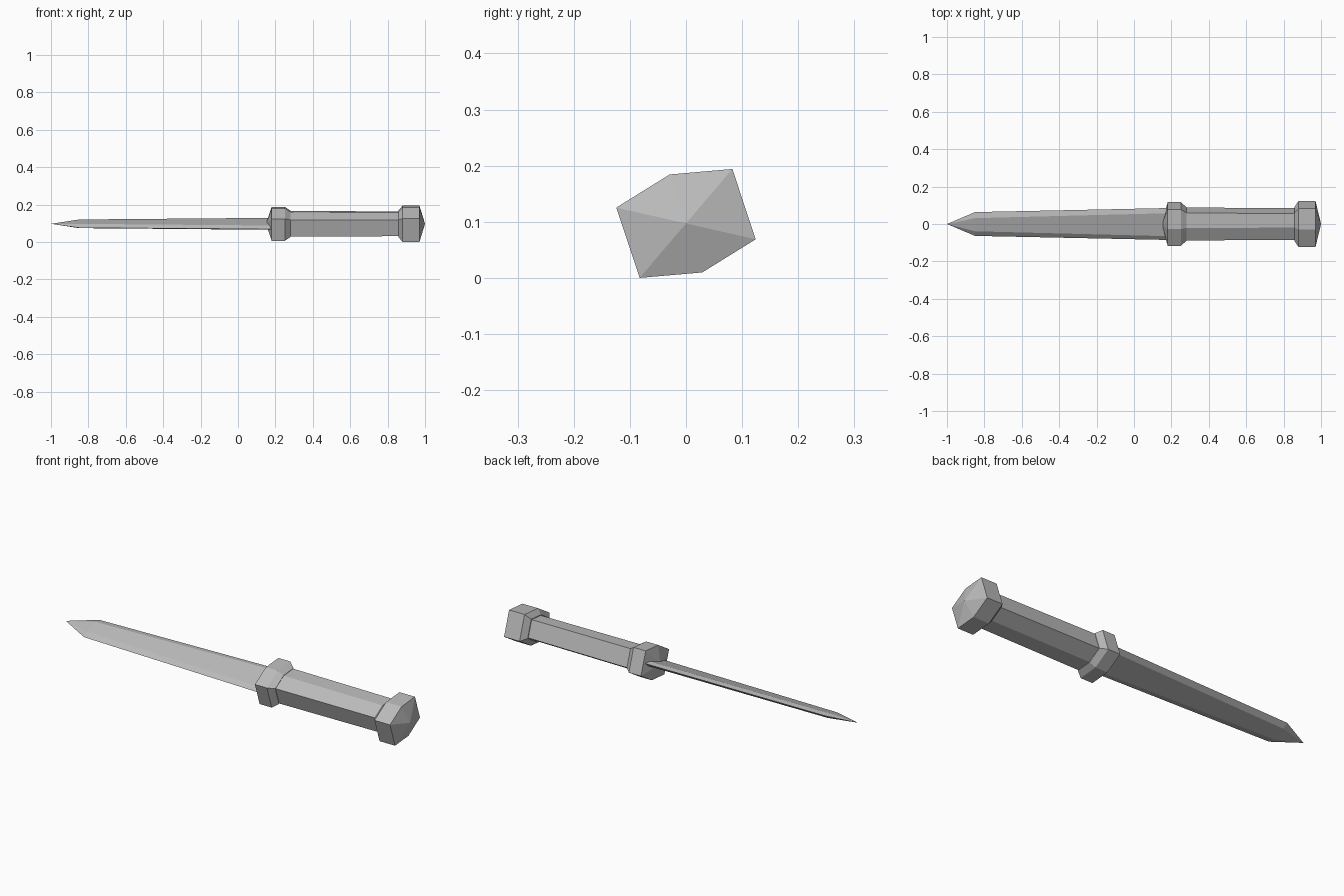
import bpy, bmesh, math
from mathutils import Vector

cube = bpy.data.objects.get("Cube")
if cube:
    bpy.data.objects.remove(cube, do_unlink=True)

AXIS_Z = 0.097               # height of the long axis
TILT = math.radians(18.4)    # roll of the dagger about its long axis

steel = bpy.data.materials.new("plain_grey")
steel.use_nodes = True
steel.diffuse_color = (0.5, 0.5, 0.5, 1)
steel.node_tree.nodes["Principled BSDF"].inputs["Base Color"].default_value = (0.5, 0.5, 0.5, 1)


def grip_section(scale):
    """Flattened hexagon with a ridge above and below."""
    half = [(0.109, 0.066), (0, 0.092), (-0.109, 0.066)]
    return [(s * w * scale, s * u * scale) for s in (1, -1) for w, u in half]


def blade_section(width, flat, thick):
    """Thin hexagon with a flat on each side and two bevelled edges."""
    half = [(width, 0), (flat, thick), (-flat, thick)]
    return [(s * w, s * u) for s in (1, -1) for w, u in half]


def loft(name, stations):
    """Skin sections along x; a section of None is a point on the axis."""
    bm = bmesh.new()
    rings = []
    for x, section in stations:
        ring = []
        for w, u in section or [(0, 0)]:
            y = w * math.cos(TILT) - u * math.sin(TILT)
            z = w * math.sin(TILT) + u * math.cos(TILT)
            ring.append(bm.verts.new(Vector((x, y, AXIS_Z + z))))
        rings.append(ring)
    for a, b in zip(rings, rings[1:]):
        n = max(len(a), len(b))
        for i in range(n):
            j = (i + 1) % n
            if len(a) == 1:
                bm.faces.new((a[0], b[i], b[j]))
            elif len(b) == 1:
                bm.faces.new((a[i], b[0], a[j]))
            else:
                bm.faces.new((a[i], b[i], b[j], a[j]))
    for ring in (rings[0], rings[-1]):
        if len(ring) > 1:
            bm.faces.new(ring)
    bmesh.ops.recalc_face_normals(bm, faces=bm.faces)
    mesh = bpy.data.meshes.new(name)
    bm.to_mesh(mesh)
    bm.free()
    mesh.materials.append(steel)
    obj = bpy.data.objects.new(name, mesh)
    bpy.context.collection.objects.link(obj)
    return obj


# Blade with a pointed tip
loft("blade", [(-1.0, None),
               (-0.85, blade_section(0.067, 0.037, 0.012)),
               (0.19, blade_section(0.09, 0.065, 0.012))])

# Collar between blade and handle
loft("guard", [(0.15, None),
               (0.18, grip_section(0.94)),
               (0.25, grip_section(0.94)),
               (0.28, grip_section(0.73))])

# Slightly tapering handle
loft("handle", [(0.26, grip_section(0.71)),
                (0.88, grip_section(0.68))])

# End knob with a shallow pyramid cap
loft("pommel", [(0.857, grip_section(0.72)),
                (0.88, grip_section(1.0)),
                (0.97, grip_section(1.0)),
                (1.0, None)])
